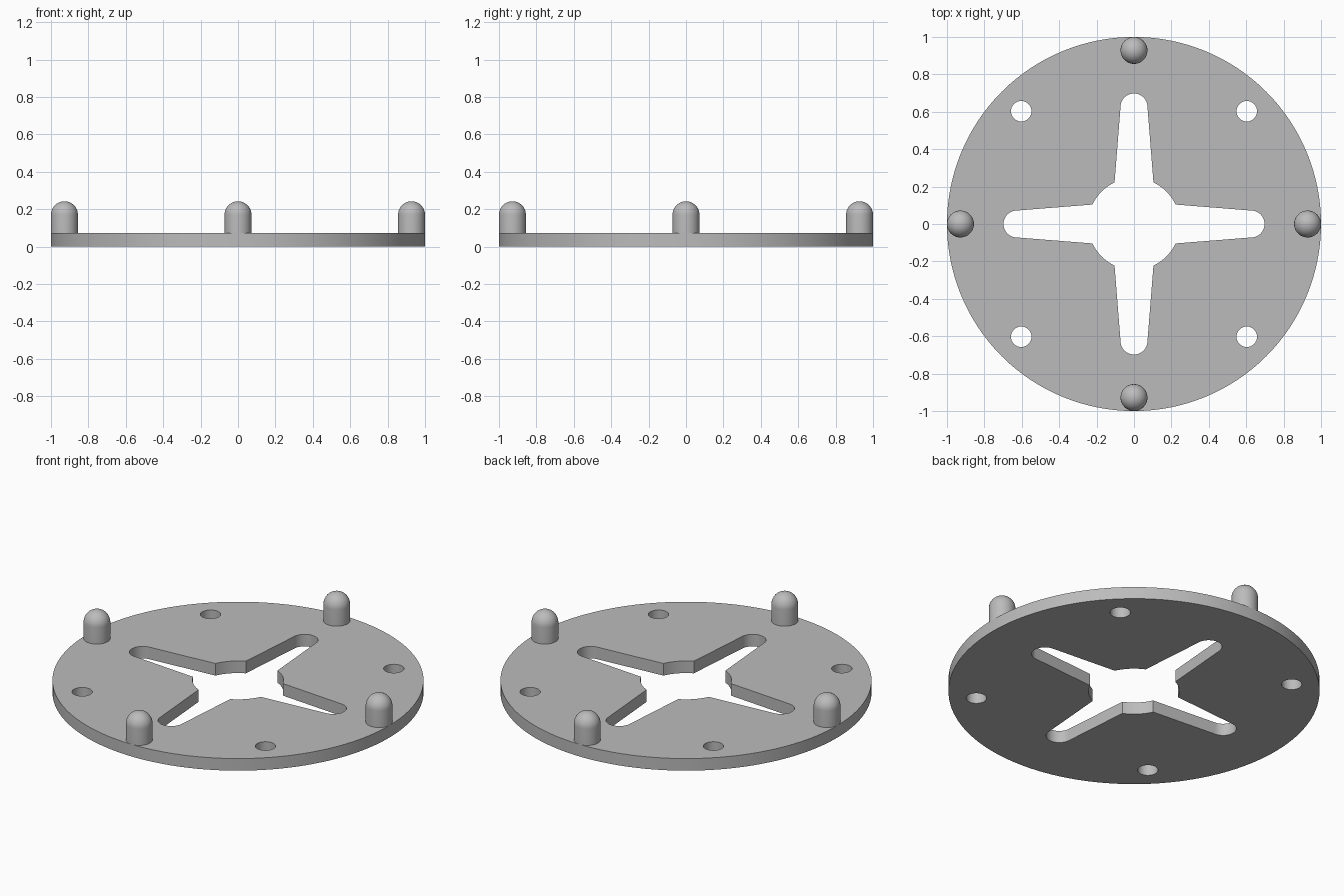
import bpy, bmesh
from math import sin, cos, pi, atan2, hypot
from mathutils import Matrix, Vector

cube = bpy.data.objects.get("Cube")
if cube:
    bpy.data.objects.remove(cube)

THICK = 0.072       # plate thickness
PIN_R = 0.072       # locating pin radius
PIN_TOP = 0.242

grey = bpy.data.materials.new("plain grey")
grey.use_nodes = True
colour = (0.5, 0.5, 0.5, 1)
grey.diffuse_color = colour
grey.node_tree.nodes["Principled BSDF"].inputs["Base Color"].default_value = colour


def arc(cx, cy, r, a0, a1, n):
    return [(cx + r * cos(a0 + (a1 - a0) * i / n),
             cy + r * sin(a0 + (a1 - a0) * i / n)) for i in range(n + 1)]


def circle(cx, cy, r, n):
    return arc(cx, cy, r, 0, 2 * pi, n)[:-1]


def cross_slot():
    # One tapered arm with a round tip, then the hub arc, turned four times
    hub_x, hub_y, tip_r, tip_x = 0.222, 0.104, 0.072, 0.626
    hub_a, hub_r = atan2(hub_y, hub_x), hypot(hub_x, hub_y)
    quarter = [(hub_x, -hub_y)]
    quarter += arc(tip_x, 0, tip_r, -pi / 2, pi / 2, 20)
    quarter += arc(0, 0, hub_r, hub_a, pi / 2 - hub_a, 10)[:-1]
    points = []
    for k in range(4):
        turn = Matrix.Rotation(k * pi / 2, 2)
        points += [turn @ Vector(p) for p in quarter]
    return points


def finish(obj):
    bpy.ops.object.select_all(action='DESELECT')
    obj.select_set(True)
    bpy.context.view_layer.objects.active = obj
    bpy.ops.object.shade_smooth_by_angle(angle=pi / 6)


def add_object(name, mesh):
    mesh.materials.clear()
    mesh.materials.append(grey)
    obj = bpy.data.objects.new(name, mesh)
    bpy.context.collection.objects.link(obj)
    return obj


# Round plate outline with the cross slot and four bolt holes
outlines = [circle(0, 0, 1, 128), cross_slot()]
outlines += [circle(sx * 0.603, sy * 0.603, 0.055, 32) for sx in (-1, 1) for sy in (-1, 1)]

curve = bpy.data.curves.new("plate_outline", 'CURVE')
curve.dimensions = '2D'
curve.fill_mode = 'BOTH'
curve.extrude = THICK / 2
for points in outlines:
    spline = curve.splines.new('POLY')
    spline.points.add(len(points) - 1)
    for sp, (x, y) in zip(spline.points, points):
        sp.co = (x, y, 0, 1)
    spline.use_cyclic_u = True

outline = bpy.data.objects.new("plate_outline", curve)
bpy.context.collection.objects.link(outline)
bpy.context.view_layer.update()
mesh = bpy.data.meshes.new_from_object(outline.evaluated_get(bpy.context.evaluated_depsgraph_get()))
bpy.data.objects.remove(outline)

# Weld the caps to the walls and stand the plate on the ground
bm = bmesh.new()
bm.from_mesh(mesh)
bmesh.ops.remove_doubles(bm, verts=bm.verts, dist=1e-5)
bmesh.ops.recalc_face_normals(bm, faces=bm.faces)
bmesh.ops.translate(bm, verts=bm.verts, vec=(0, 0, THICK / 2))
bm.to_mesh(mesh)
bm.free()
finish(add_object("round_plate", mesh))

# Dome-topped pins on the rim, turned from a profile
shoulder = PIN_TOP - PIN_R
profile = [(0, THICK - 0.01), (PIN_R, THICK - 0.01)] + arc(0, shoulder, PIN_R, 0, pi / 2, 12)
for name, x, y in (("left_pin", 1, 0), ("back_pin", 0, 1), ("right_pin", -1, 0), ("front_pin", 0, -1)):
    bm = bmesh.new()
    verts = [bm.verts.new((r, 0, z)) for r, z in profile]
    edges = [bm.edges.new(pair) for pair in zip(verts, verts[1:])]
    bmesh.ops.spin(bm, geom=verts + edges, cent=(0, 0, 0), axis=(0, 0, 1), angle=2 * pi, steps=40)
    bmesh.ops.remove_doubles(bm, verts=bm.verts, dist=1e-5)
    bmesh.ops.recalc_face_normals(bm, faces=bm.faces)
    mesh = bpy.data.meshes.new(name)
    bm.to_mesh(mesh)
    bm.free()
    pin = add_object(name, mesh)
    pin.location = (x * (1 - PIN_R), y * (1 - PIN_R), 0)
    finish(pin)
